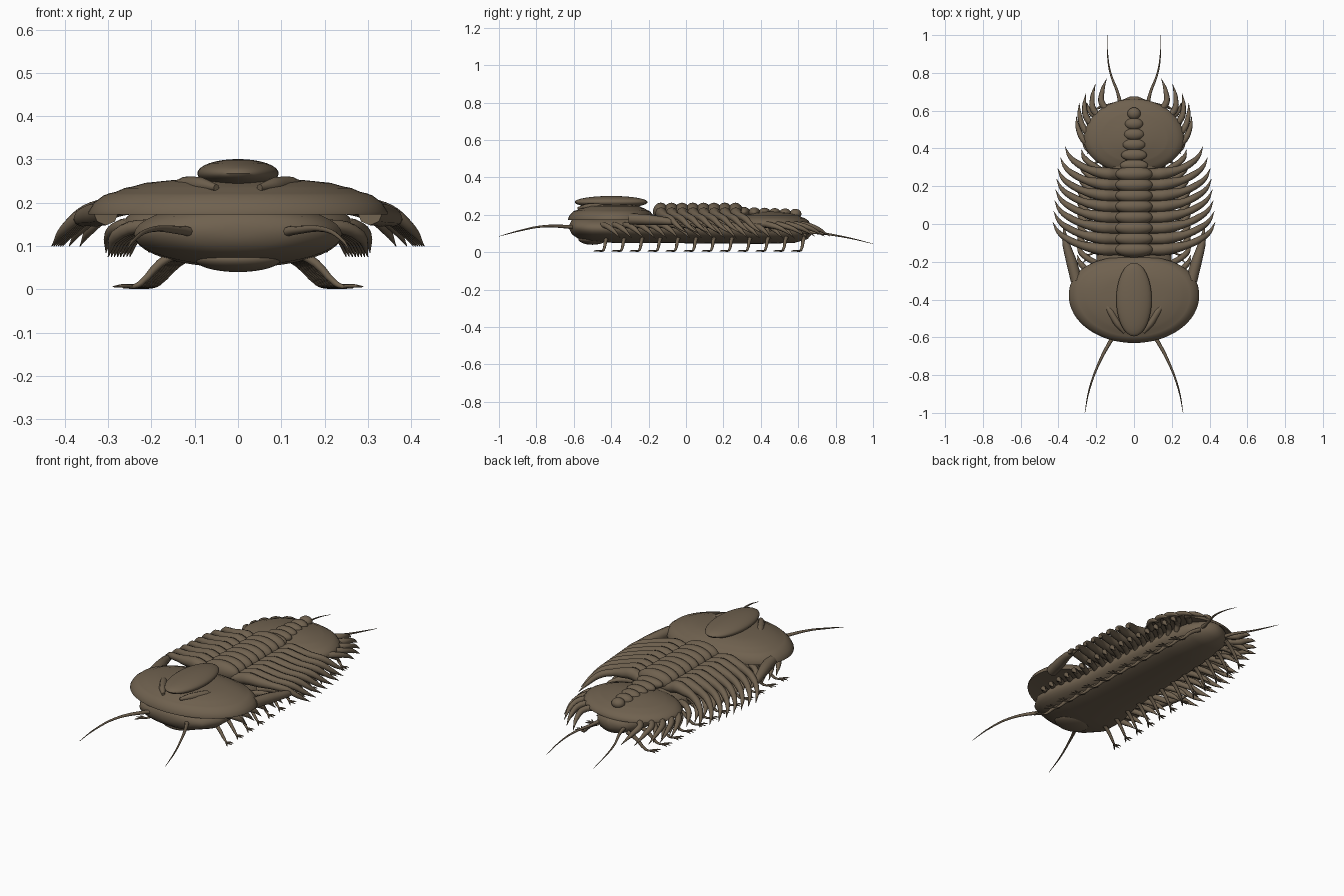
import bpy, bmesh, math
from mathutils import Vector

cube = bpy.data.objects.get("Cube")
if cube:
    bpy.data.objects.remove(cube, do_unlink=True)

COLOUR = (0.16, 0.12, 0.078, 1)
shell = bpy.data.materials.new("brown_shell")
shell.use_nodes = True
shell.diffuse_color = COLOUR
bsdf = next(n for n in shell.node_tree.nodes if n.type == 'BSDF_PRINCIPLED')
bsdf.inputs["Base Color"].default_value = COLOUR
bsdf.inputs["Roughness"].default_value = 0.7


def finish(name, mesh, angle=50):
    obj = bpy.data.objects.new(name, mesh)
    bpy.context.collection.objects.link(obj)
    mesh.materials.clear()
    mesh.materials.append(shell)
    bpy.ops.object.select_all(action='DESELECT')
    obj.select_set(True)
    bpy.context.view_layer.objects.active = obj
    bpy.ops.object.shade_smooth_by_angle(angle=math.radians(angle))
    return obj


def skin(name, rings):
    """Closed surface through equally sized rings of points."""
    bm = bmesh.new()
    rows = [[bm.verts.new(p) for p in ring] for ring in rings]
    n = len(rows[0])
    for a, b in zip(rows, rows[1:]):
        for i in range(n):
            bm.faces.new((a[i], a[(i + 1) % n], b[(i + 1) % n], b[i]))
    bm.faces.new(rows[0])
    bm.faces.new(rows[-1])
    bmesh.ops.recalc_face_normals(bm, faces=bm.faces)
    mesh = bpy.data.meshes.new(name)
    bm.to_mesh(mesh)
    bm.free()
    return finish(name, mesh)


def plate(name, cy, half_x, front, rear, square, profile, n=64):
    """Domed plate: egg outline scaled by a profile of (scale, z)."""
    def outline(i):
        a = 2 * math.pi * i / n
        c, s = math.cos(a), math.sin(a)
        e = 2 / square if s > 0 else 1
        x = math.copysign(abs(c) ** e, c) * half_x
        y = math.copysign(abs(s) ** e, s) * (rear if s > 0 else front)
        return x, y
    edge = [outline(i) for i in range(n)]
    return skin(name, [[(x * k, cy + y * k, z) for x, y in edge] for k, z in profile])


def ellipsoids(name, items):
    """One object from (centre, radii) pairs."""
    bm = bmesh.new()
    for centre, radii in items:
        made = bmesh.ops.create_uvsphere(bm, u_segments=32, v_segments=16, radius=1)
        for v in made["verts"]:
            v.co = Vector(centre) + Vector(a * b for a, b in zip(v.co, radii))
    mesh = bpy.data.meshes.new(name)
    bm.to_mesh(mesh)
    bm.free()
    return finish(name, mesh)


def tubes(name, paths, steps=5):
    """Tapered tubes on both sides; each path point is (x, y, z, radius)."""
    curve = bpy.data.curves.new(name + "_path", 'CURVE')
    curve.dimensions = '3D'
    curve.bevel_depth = 1
    curve.bevel_resolution = 2
    curve.resolution_u = steps
    curve.use_fill_caps = True
    for path in paths:
        for side in (-1, 1):
            spline = curve.splines.new('BEZIER')
            spline.bezier_points.add(len(path) - 1)
            for point, (x, y, z, r) in zip(spline.bezier_points, path):
                point.co = (side * x, y, z)
                point.radius = r
                point.handle_left_type = point.handle_right_type = 'AUTO'
    temp = bpy.data.objects.new(name + "_path", curve)
    bpy.context.collection.objects.link(temp)
    bpy.context.view_layer.update()
    graph = bpy.context.evaluated_depsgraph_get()
    mesh = bpy.data.meshes.new_from_object(temp.evaluated_get(graph))
    bpy.data.objects.remove(temp, do_unlink=True)
    return finish(name, mesh)


# Soft underbody: stations of y, half width, bottom, top
stations = [(-.622, .03, .12, .15), (-.61, .12, .095, .175), (-.58, .19, .075, .19),
            (-.5, .24, .055, .2), (-.38, .24, .05, .2), (-.2, .2, .05, .2),
            (.1, .18, .047, .2), (.4, .16, .045, .19), (.58, .13, .05, .18),
            (.65, .08, .07, .16), (.675, .02, .1, .14)]
rings = []
for y, w, low, high in stations:
    ring = []
    for i in range(40):
        a = math.pi * i / 20
        ring.append((w * math.cos(a), y, (low + high) / 2 + (high - low) / 2 * math.sin(a)))
    rings.append(ring)
skin("underbody", rings)
ellipsoids("mouth_plate", [((0, -.5, .07), (.1, .075, .03))])

# Head shield with terraced rim, central lobe, eye ridges and cheek spines
plate("head_shield", -.38, .345, .25, .21, 2.3,
      [(.01, .19), (.6, .19), (.92, .178), (1, .173), (1, .18), (.965, .2), (.9, .217),
       (.86, .222), (.82, .225), (.76, .234), (.7, .238), (.62, .246), (.45, .252),
       (.25, .256), (.01, .258)])
ellipsoids("head_lobe", [((0, -.4, .268), (.094, .195, .033))])
tubes("eye_ridges", [[(.05, -.575, .235, .008), (.085, -.53, .241, .018),
                      (.125, -.465, .241, .019), (.165, -.4, .236, .004)]])
tubes("cheek_spines", [[(.305, -.3, .178, .03), (.328, -.21, .174, .029),
                        (.36, -.1, .165, .02), (.373, -.01, .15, .002)]])

# Thorax: overlapping axial rings and swept-back side ribs
segments = [-.135 + .057 * i for i in range(8)]
ellipsoids("axial_rings", [((0, y, .215), (.1, .042, .05)) for y in segments])
tip_reach = [.43, .425, .42, .415, .41, .405, .39, .365]
ribs = []
for y, tip in zip(segments, tip_reach):
    k = tip / .43
    ribs.append([(.0, y, .195, .032), (.1, y, .197, .03), (.16 * k, y + .002, .208, .033),
                 (.22 * k, y + .01, .202, .028), (.28 * k, y + .024, .195, .02),
                 (.35 * k, y + .055, .178, .018), (.4 * k, y + .092, .14, .012),
                 (tip, y + .145, .1, .001)])
tubes("side_ribs", ribs)

# Tail shield with shrinking nodules and rim spines
plate("tail_shield", .45, .265, .18, .212, 2,
      [(.01, .16), (.9, .152), (1, .15), (1, .157), (.96, .17), (.87, .183), (.82, .186),
       (.7, .198), (.65, .2), (.45, .21), (.2, .217), (.01, .219)])
nodules = [.075, .068, .06, .054, .048, .035]
ellipsoids("tail_nodules", [((0, .31 + .055 * i, .215 - .002 * i), (w, .032, .027))
                            for i, w in enumerate(nodules)])
tail_spines = []
for bx, by, tx, ty in [(.25, .42, .305, .57), (.245, .475, .29, .64), (.23, .53, .255, .69),
                       (.195, .575, .205, .74), (.15, .61, .145, .77)]:
    tail_spines.append([(bx - .03, by - .02, .15, .016), (bx + .02, by + .03, .145, .017),
                        ((bx + tx) / 2 + .02, (by + ty) / 2 + .015, .125, .012),
                        (tx, ty, .085, .001)])
tubes("tail_spines", tail_spines)

# Feelers at both ends
tubes("antennae", [[(.09, -.57, .13, .014), (.13, -.63, .136, .01), (.2, -.77, .138, .006),
                    (.24, -.89, .115, .004), (.26, -1, .085, .001)]], 8)
tubes("tail_feelers", [[(.07, .62, .11, .012), (.085, .69, .105, .008),
                        (.125, .8, .09, .005), (.14, .9, .07, .003),
                        (.142, 1, .045, .001)]], 8)

# Walking legs with flat splayed feet, and the slanted gill branches above them
legs, toes, gills = [], [], []
for i in range(12):
    y = -.45 + .096 * i
    out = -.04 * i / 11
    legs.append([(.13 + out, y + .03, .09, .012), (.18 + out, y + .02, .06, .01),
                 (.225 + out, y + .01, .014, .007), (.24 + out, y + .002, .007, .005),
                 (.265 + out, y - .01, .006, .004)])
    for spread in (-.028, 0, .022):
        toes.append([(.245 + out, y - .005, .007, .004),
                     (.27 + out, y - .012 + spread * .7, .008, .004),
                     (.29 + out - abs(spread) * .3, y - .015 + spread, .006, .001)])
for i in range(17):
    y = -.44 + .062 * i
    w = .3 - .05 * max(0, i - 9) / 7
    gills.append([(.14, y - .04, .12, .014), (w - .09, y - .01, .145, .016),
                  (w - .02, y + .04, .125, .015), (w, y + .09, .075, .001)])
tubes("walking_legs", legs, 3)
tubes("toes", toes, 2)
tubes("gill_branches", gills, 4)
